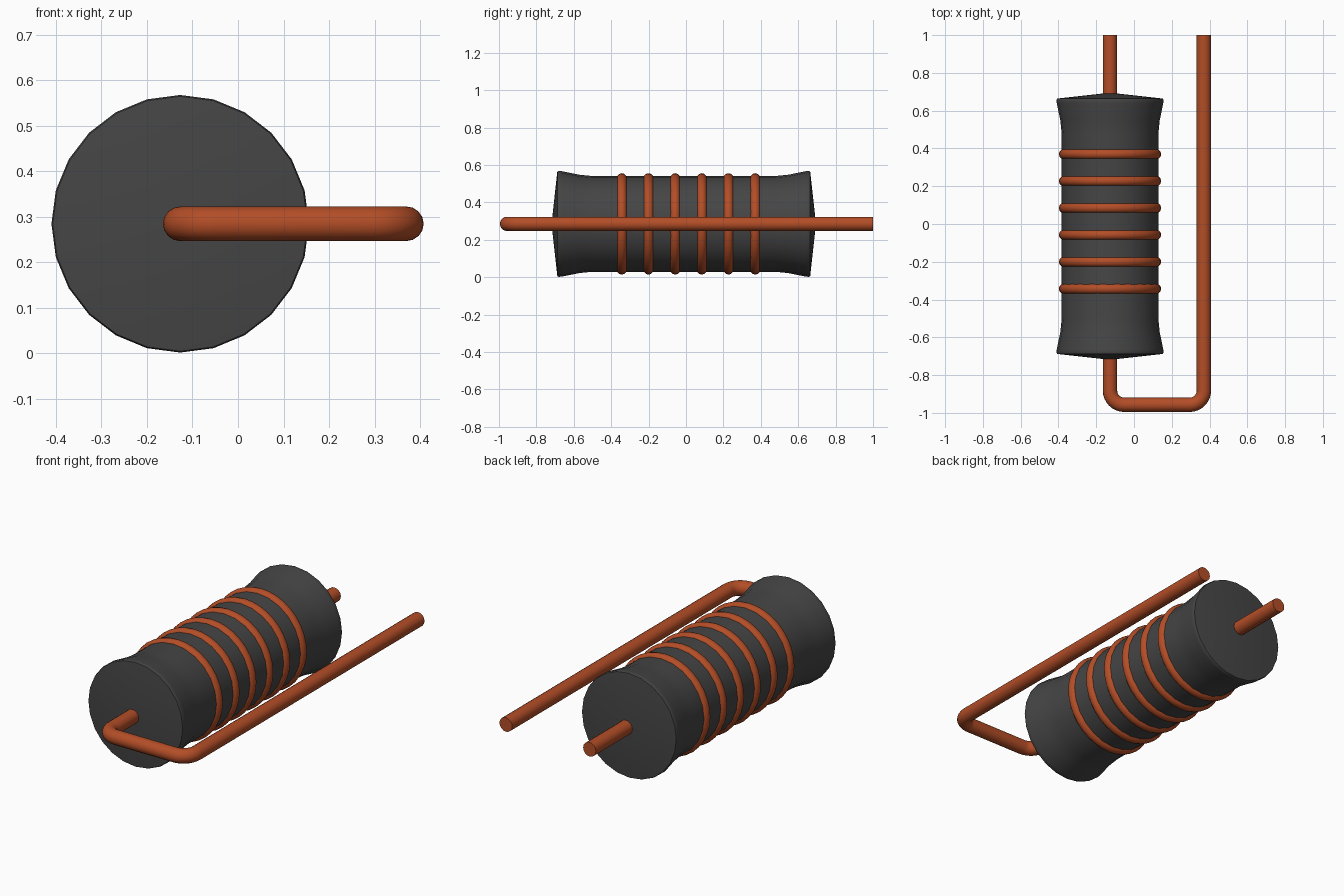
import bpy, bmesh, math
from mathutils import Matrix, Vector

cube = bpy.data.objects.get("Cube")
if cube:
    bpy.data.objects.remove(cube, do_unlink=True)

AXIS_X, AXIS_Z = -0.127, 0.285      # centre line of the body


def material(name, rgb):
    m = bpy.data.materials.new(name)
    m.use_nodes = True
    m.diffuse_color = (*rgb, 1)
    bsdf = m.node_tree.nodes["Principled BSDF"]
    bsdf.inputs["Base Color"].default_value = (*rgb, 1)
    bsdf.inputs["Roughness"].default_value = 0.6
    return m


charcoal = material("charcoal", (0.06, 0.06, 0.06))
copper = material("copper", (0.45, 0.075, 0.02))


def smooth(obj, angle):
    bpy.ops.object.select_all(action='DESELECT')
    obj.select_set(True)
    bpy.context.view_layer.objects.active = obj
    bpy.ops.object.shade_smooth_by_angle(angle=math.radians(angle))


def lathe(name, profile, centre_y, sides, mat, closed=False):
    """Revolve (radius, y) points about the body's centre line."""
    bm = bmesh.new()
    pts = [bm.verts.new((r, y, 0)) for r, y in profile]
    edges = [bm.edges.new(p) for p in zip(pts, pts[1:])]
    if closed:
        edges.append(bm.edges.new((pts[-1], pts[0])))
    bmesh.ops.spin(bm, geom=pts + edges, cent=(0, 0, 0), axis=(0, 1, 0),
                   angle=math.tau, steps=sides)
    bmesh.ops.remove_doubles(bm, verts=bm.verts, dist=1e-5)
    bmesh.ops.recalc_face_normals(bm, faces=bm.faces)
    me = bpy.data.meshes.new(name)
    bm.to_mesh(me)
    bm.free()
    me.materials.append(mat)
    obj = bpy.data.objects.new(name, me)
    obj.location = (AXIS_X, centre_y, AXIS_Z)
    bpy.context.collection.objects.link(obj)
    smooth(obj, 40)
    return obj


# Flared body with shallow conical ends
half = [(0, 0.707), (0.28, 0.676), (0.283, 0.668), (0.282, 0.652),
        (0.263, 0.56), (0.256, 0.49)]
lathe("body", half + [(r, -y) for r, y in reversed(half)], -0.012, 24, charcoal)

# Six raised bands
band = [(0.244 + 0.027 * math.cos(a), 0.027 * math.sin(a))
        for a in (math.tau * i / 12 for i in range(12))]
for i in range(6):
    lathe(f"band_{i + 1}", band, -0.343 + 0.1426 * i, 36, copper, closed=True)

# Wire lead: through the body, around the front and back along the left side
X1, FRONT, BACK, BEND = 0.37, -0.957, 1.0, 0.075


def bend(cx, cy, start):
    return [(cx + BEND * math.cos(a), cy + BEND * math.sin(a))
            for a in (start + math.pi / 2 * i / 8 for i in range(9))]


path = ([(AXIS_X, BACK)] + bend(AXIS_X + BEND, FRONT + BEND, math.pi)
        + bend(X1 - BEND, FRONT + BEND, 1.5 * math.pi) + [(X1, BACK)])
curve = bpy.data.curves.new("wire_lead", 'CURVE')
curve.dimensions = '3D'
curve.bevel_depth = 0.038
curve.bevel_resolution = 6
curve.use_fill_caps = True
spline = curve.splines.new('POLY')
spline.points.add(len(path) - 1)
for p, (x, y) in zip(spline.points, path):
    p.co = (x, y, AXIS_Z, 1)
curve.materials.append(copper)
wire = bpy.data.objects.new("wire_lead", curve)
bpy.context.collection.objects.link(wire)
bpy.ops.object.select_all(action='DESELECT')
wire.select_set(True)
bpy.context.view_layer.objects.active = wire
bpy.ops.object.convert(target='MESH')
wire = bpy.context.view_layer.objects.active
# Weld the end caps to the tube
bm = bmesh.new()
bm.from_mesh(wire.data)
bmesh.ops.remove_doubles(bm, verts=bm.verts, dist=1e-5)
bmesh.ops.recalc_face_normals(bm, faces=bm.faces)
bm.to_mesh(wire.data)
bm.free()
smooth(wire, 40)
